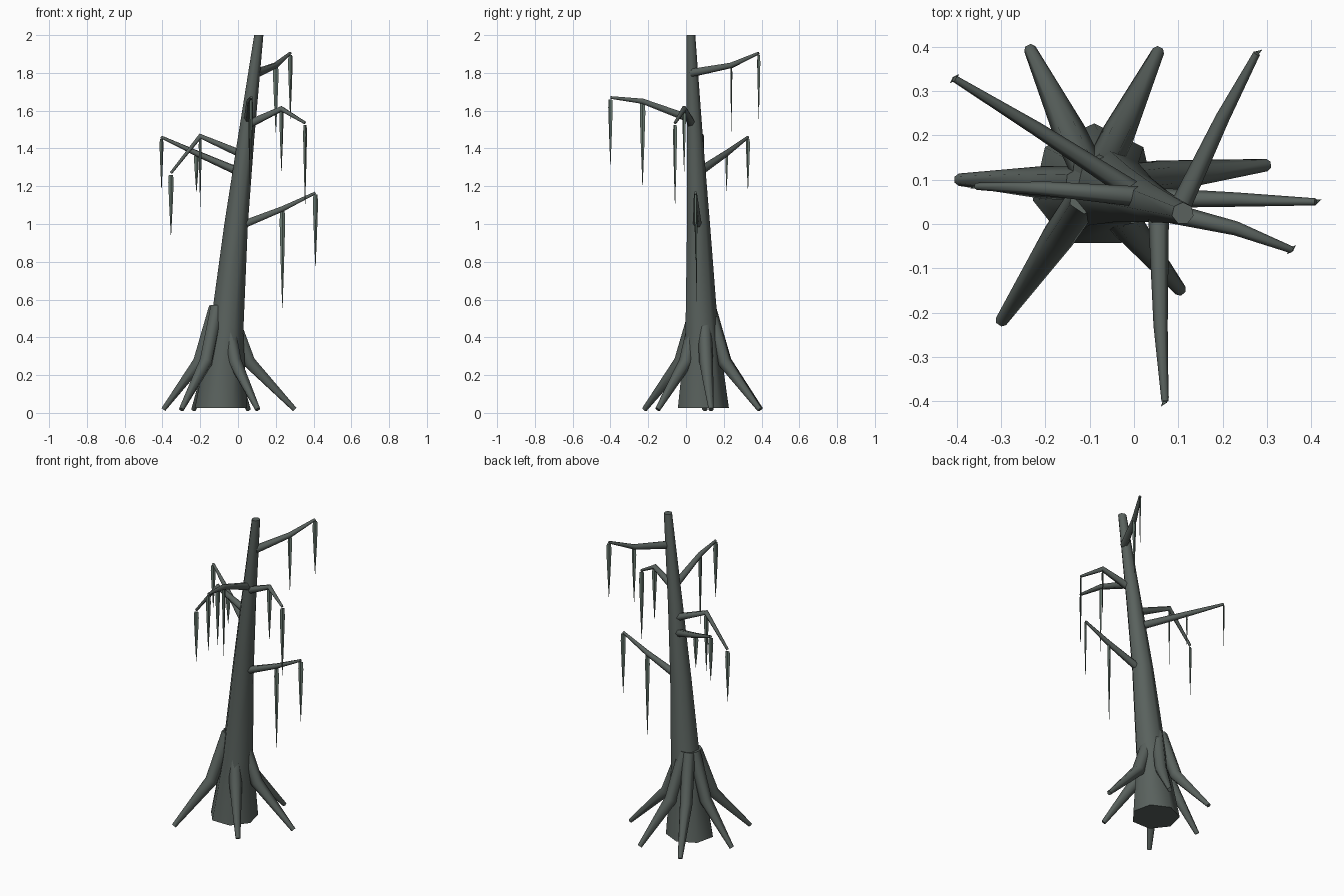
import bpy, bmesh, math
from mathutils import Vector

if "Cube" in bpy.data.objects:
    bpy.data.objects.remove(bpy.data.objects["Cube"])


def material(name, rgb):
    m = bpy.data.materials.new(name)
    m.diffuse_color = (*rgb, 1)
    m.use_nodes = True
    m.node_tree.nodes["Principled BSDF"].inputs["Base Color"].default_value = m.diffuse_color
    return m


bark = material("bark", (0.10, 0.12, 0.11))
moss_green = material("moss", (0.14, 0.19, 0.16))


def finish(name, bm, mat, angle=60):
    bmesh.ops.recalc_face_normals(bm, faces=bm.faces)
    me = bpy.data.meshes.new(name)
    bm.to_mesh(me)
    bm.free()
    me.materials.append(mat)
    ob = bpy.data.objects.new(name, me)
    bpy.context.collection.objects.link(ob)
    bpy.ops.object.select_all(action='DESELECT')
    ob.select_set(True)
    bpy.context.view_layer.objects.active = ob
    bpy.ops.object.shade_smooth_by_angle(angle=math.radians(angle))
    return ob


def skin(bm, rings):
    """Join vertex loops into a capped tube."""
    n = len(rings[0])
    for a, b in zip(rings, rings[1:]):
        for i in range(n):
            j = (i + 1) % n
            bm.faces.new((a[i], a[j], b[j], b[i]))
    bm.faces.new(rings[0][::-1])
    bm.faces.new(rings[-1])


def limb(name, pts, radii, sides):
    """Tapered bent tube along a path."""
    bm = bmesh.new()
    pts = [Vector(p) for p in pts]
    rings = []
    for k, (p, r) in enumerate(zip(pts, radii)):
        t = (pts[min(k + 1, len(pts) - 1)] - pts[max(k - 1, 0)]).normalized()
        u = t.cross(Vector((0, 0, 1))).normalized()
        v = u.cross(t)
        rings.append([bm.verts.new(p + r * (math.cos(a) * u + math.sin(a) * v))
                      for a in (2 * math.pi * i / sides for i in range(sides))])
    skin(bm, rings)
    return finish(name, bm, bark, 75)


# Leaning seven-sided trunk: x, y, z, radius
bm = bmesh.new()
rings = []
for x, y, z, r in [(-0.09, 0.085, 0.025, 0.142), (-0.062, 0.08, 0.42, 0.092),
                   (-0.01, 0.063, 1.0, 0.064), (0.042, 0.045, 1.45, 0.045),
                   (0.11, 0.024, 2.0, 0.025)]:
    rings.append([bm.verts.new((x + r * math.cos(a), y + r * math.sin(a), z))
                  for a in (math.pi / 2 + 2 * math.pi * i / 7 for i in range(7))])
skin(bm, rings)
finish("trunk", bm, bark)

# Flaring buttress roots, given by their tips
base = Vector((-0.09, 0.09, 0))
for i, tip in enumerate([(-0.235, 0.395), (0.055, 0.39), (0.30, 0.133),
                         (0.105, -0.15), (-0.30, -0.22), (-0.395, 0.10)]):
    d = Vector((*tip, 0)) - base
    limb(f"root_{i + 1}",
         [base + d * 0.10 + Vector((0, 0, 0.56)),
          base + d * 0.38 + Vector((0, 0, 0.27)),
          base + d + Vector((0, 0, 0.018))],
         [0.038, 0.037, 0.014], 6)


def moss(name, top, length, angle):
    """Flat hanging strand tapering to a point."""
    bm = bmesh.new()
    x, y, z = top
    c, s = math.cos(angle), math.sin(angle)
    rings = []
    for f, w in [(0, 0.012), (0.12, 0.015), (0.55, 0.009), (1, 0.001)]:
        rings.append([bm.verts.new((x + c * a * w - s * b * w, y + s * a * w + c * b * w,
                                    z - f * length))
                      for a, b in [(1, 0), (0, 0.35), (-1, 0), (0, -0.35)]])
    skin(bm, rings)
    finish(name, bm, moss_green, 30)


# Branches: start, elbow, tip, then (length, turn) of the elbow and tip strands
branches = [
    ((0.02, 0.06, 1.27), (-0.22, 0.215, 1.375), (-0.405, 0.328, 1.46), (0.20, 0.5), (0.27, 0.8)),
    ((0.10, 0.03, 1.80), (0.20, 0.24, 1.84), (0.277, 0.385, 1.905), (0.35, 0.05), (0.34, 0.6)),
    ((0.01, 0.06, 0.99), (0.235, 0.055, 1.08), (0.41, 0.05, 1.165), (0.52, 0.2), (0.38, 0.4)),
    ((0.06, 0.03, 1.53), (0.23, -0.01, 1.61), (0.355, -0.058, 1.535), (0.33, 0.7), (0.43, 0.8)),
    ((0.055, 0.04, 1.55), (0.06, -0.23, 1.65), (0.07, -0.40, 1.67), (0.44, 1.4), (0.35, 0.9)),
    ((0.03, 0.06, 1.365), (-0.20, 0.08, 1.465), (-0.355, 0.085, 1.27), (0.37, 1.0), (0.32, 0.3)),
]
for i, (a, b, c, m1, m2) in enumerate(branches):
    limb(f"branch_{i + 1}", [a, b, c], [0.024, 0.016, 0.008], 6)
    moss(f"moss_inner_{i + 1}", (b[0], b[1], b[2] - 0.005), *m1)
    moss(f"moss_outer_{i + 1}", (c[0], c[1], c[2] - 0.01), *m2)
